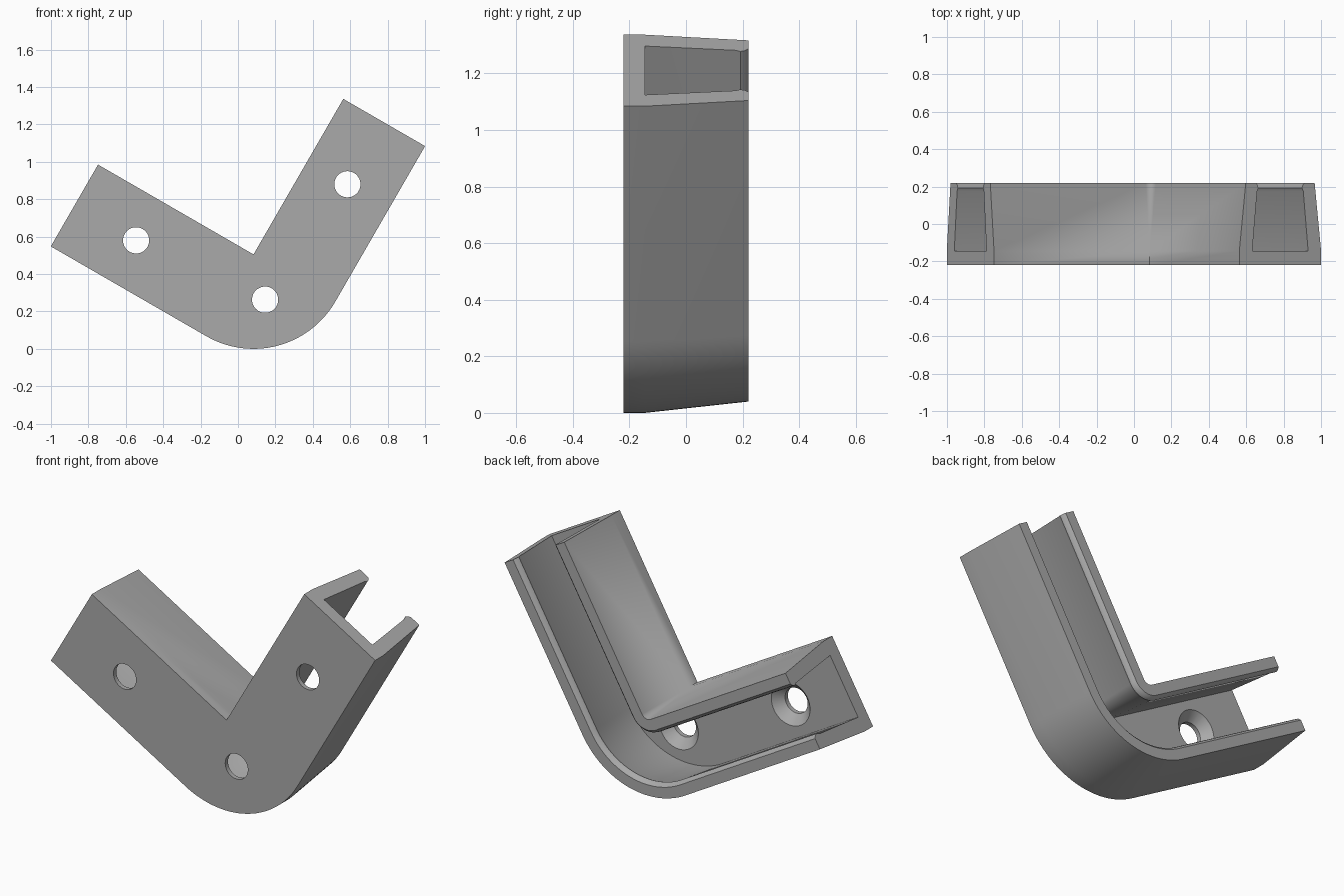
import bpy, bmesh, math
from mathutils import Vector

cube = bpy.data.objects.get("Cube")
if cube:
    bpy.data.objects.remove(cube, do_unlink=True)

WIDTH, LENGTH, ARC_STEPS = 0.505, 0.96, 28
FRONT, FLOOR, BACK = -0.22, -0.145, 0.22
CORNER = Vector((0.083, 0, 0.505))

grey = bpy.data.materials.new("mid_grey")
grey.use_nodes = True
grey.diffuse_color = (0.4, 0.4, 0.4, 1)
grey.node_tree.nodes["Principled BSDF"].inputs["Base Color"].default_value = (0.4, 0.4, 0.4, 1)


def make_object(name, bm):
    bmesh.ops.recalc_face_normals(bm, faces=bm.faces)
    mesh = bpy.data.meshes.new(name)
    bm.to_mesh(mesh)
    bm.free()
    mesh.materials.append(grey)
    obj = bpy.data.objects.new(name, mesh)
    bpy.context.collection.objects.link(obj)
    return obj


def direction(degrees):
    a = math.radians(degrees)
    return Vector((math.cos(a), 0, math.sin(a)))


# Channel section: tapered wall with a rounded lip, mirrored across the width
wall = [(0, FRONT), (0, FLOOR), (0.04, BACK), (0.1, BACK), (0.113, 0.208),
        (0.118, 0.192), (0.11, 0.175), (0.08, FLOOR)]
section = wall + [(WIDTH - w, y) for w, y in reversed(wall)]

# Sweep stations: left end, quarter turn around the inner corner, right end
stations = [(CORNER + direction(150) * LENGTH, 240)]
stations += [(CORNER, 240 + 90 * i / ARC_STEPS) for i in range(ARC_STEPS + 1)]
stations += [(CORNER + direction(60) * LENGTH, 330)]

bm = bmesh.new()
rings = []
for base, angle in stations:
    out = direction(angle)
    rings.append([bm.verts.new(base + out * w + Vector((0, y, 0))) for w, y in section])
n = len(section)
for a, b in zip(rings, rings[1:]):
    for i in range(n):
        j = (i + 1) % n
        bm.faces.new((a[i], a[j], b[j], b[i]))
bm.faces.new(rings[0])
bm.faces.new(rings[-1])
bmesh.ops.remove_doubles(bm, verts=bm.verts, dist=0.0001)
bracket = make_object("corner_bracket", bm)

# Countersunk screw holes
hole_profile = [(0.07, FRONT - 0.05), (0.07, -0.195), (0.12, FLOOR), (0.12, FLOOR + 0.02)]
SIDES = 40
for x, z in [(-0.545, 0.58), (0.145, 0.263), (0.585, 0.88)]:
    bm = bmesh.new()
    loops = [[bm.verts.new(Vector((x, y, z)) + direction(360 * k / SIDES) * r)
              for k in range(SIDES)] for r, y in hole_profile]
    for a, b in zip(loops, loops[1:]):
        for k in range(SIDES):
            m = (k + 1) % SIDES
            bm.faces.new((a[k], a[m], b[m], b[k]))
    bm.faces.new(loops[0])
    bm.faces.new(loops[-1])
    cutter = make_object("hole_cutter", bm)
    cutter.hide_render = True
    mod = bracket.modifiers.new("screw_hole", 'BOOLEAN')
    mod.operation = 'DIFFERENCE'
    mod.solver = 'EXACT'
    mod.object = cutter
    bpy.context.view_layer.objects.active = bracket
    bpy.ops.object.modifier_apply(modifier=mod.name)
    bpy.data.objects.remove(cutter, do_unlink=True)

# Smooth the bend and holes, keep the edges crisp
bpy.ops.object.select_all(action='DESELECT')
bracket.select_set(True)
bpy.context.view_layer.objects.active = bracket
bpy.ops.object.shade_smooth_by_angle(angle=math.radians(30))
